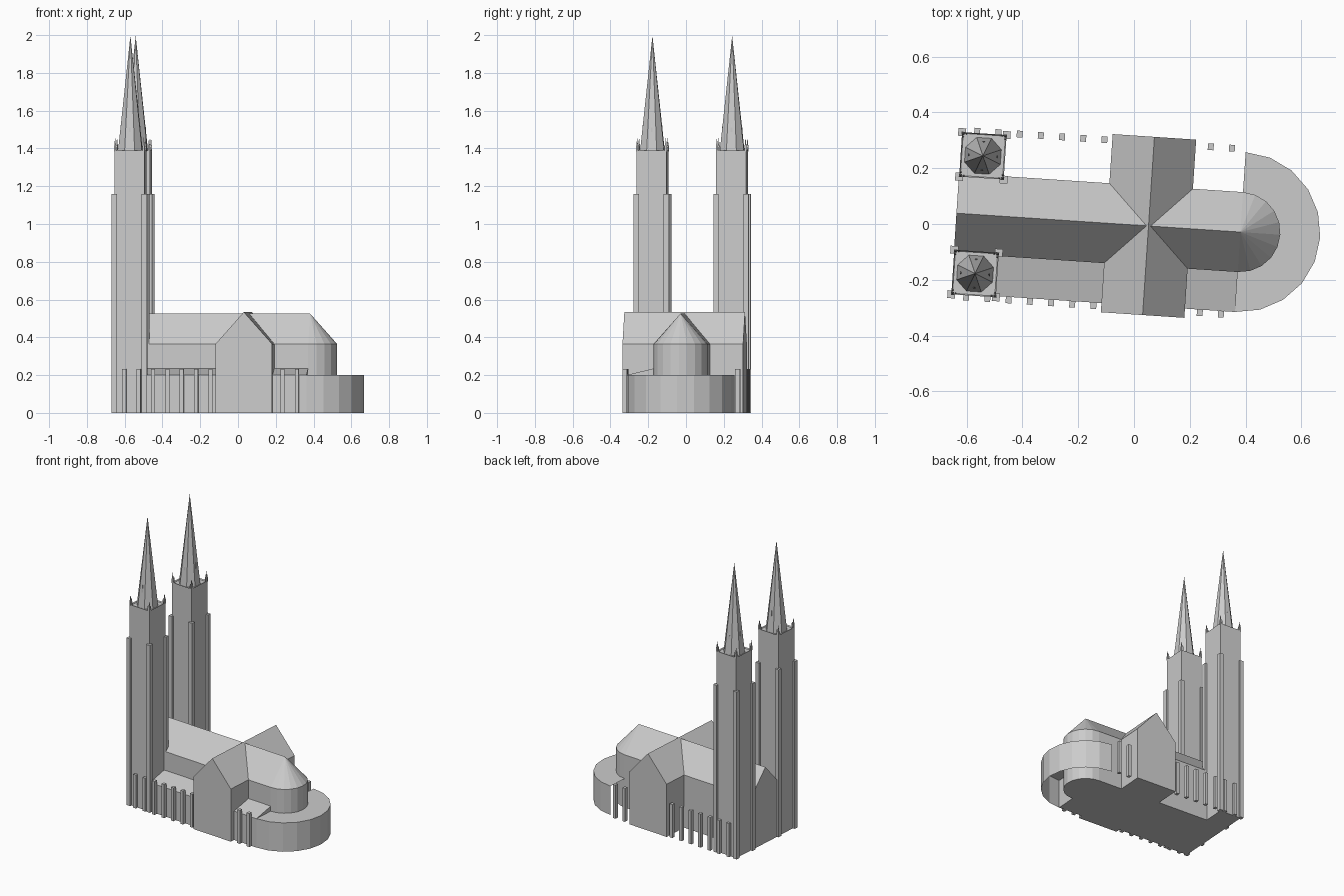
import bpy, bmesh
from math import radians, cos, sin, pi
from mathutils import Matrix, Vector

cube = bpy.data.objects.get("Cube")
if cube:
    bpy.data.objects.remove(cube, do_unlink=True)

stone = bpy.data.materials.new("grey stone")
stone.use_nodes = True
GREY = (0.6, 0.6, 0.6, 1)
stone.diffuse_color = GREY
stone.node_tree.nodes["Principled BSDF"].inputs["Base Color"].default_value = GREY

# Plan frame: origin under the crossing, x along the nave, slightly turned
PLAN = Matrix.Translation((0.052, -0.007, 0)) @ Matrix.Rotation(radians(-3.8), 4, 'Z')
HALF, EAVE, RIDGE = 0.1435, 0.365, 0.526     # nave section
APSE_X, RING, LOW = 0.33, 0.287, 0.2         # east end
BAY = 0.0762                                 # buttress spacing


def finish(name, bm):
    bmesh.ops.recalc_face_normals(bm, faces=bm.faces)
    bm.transform(PLAN)
    mesh = bpy.data.meshes.new(name)
    bm.to_mesh(mesh)
    bm.free()
    mesh.materials.append(stone)
    obj = bpy.data.objects.new(name, mesh)
    bpy.context.collection.objects.link(obj)
    return obj


def prism(name, points, move):
    """Extrude a closed outline along a vector."""
    bm = bmesh.new()
    face = bm.faces.new([bm.verts.new(p) for p in points])
    out = bmesh.ops.extrude_face_region(bm, geom=[face])
    verts = [g for g in out["geom"] if isinstance(g, bmesh.types.BMVert)]
    bmesh.ops.translate(bm, verts=verts, vec=move)
    bm.faces.ensure_lookup_table()
    if len([f for f in bm.faces if len(f.verts) == len(points)]) < 2:
        bm.faces.new([v for v in bm.verts if v not in verts])
    return finish(name, bm)


def add_box(bm, x, y, z0, z1, sx, sy):
    mat = Matrix.Translation((x, y, (z0 + z1) / 2)) @ Matrix.Diagonal((sx, sy, z1 - z0, 1))
    return bmesh.ops.create_cube(bm, size=1, matrix=mat)["verts"]


def add_cone(bm, x, y, z0, z1, r0, r1, sides, turn=0.0):
    mat = Matrix.Translation((x, y, (z0 + z1) / 2)) @ Matrix.Rotation(turn, 4, 'Z')
    bmesh.ops.create_cone(bm, cap_ends=True, segments=sides, radius1=r0, radius2=r1,
                          depth=z1 - z0, matrix=mat)


def house(half, ridge):
    return [(-half, 0), (half, 0), (half, EAVE), (0, ridge), (-half, EAVE)]


# Nave with choir, and transept crossing it
prism("nave", [(-0.69, a, z) for a, z in house(HALF, RIDGE)], (0.69 + APSE_X, 0, 0))
prism("transept", [(a, -0.32, z) for a, z in house(0.15, 0.534)], (0, 0.64, 0))

# Rounded apse with conical roof
bm = bmesh.new()
add_cone(bm, APSE_X, 0, 0, EAVE, HALF, HALF, 20)
add_cone(bm, APSE_X, 0, EAVE, RIDGE, HALF, 0, 20)
finish("apse", bm)

# Low ambulatory: curved outer wall and flat ring roof, open below
bm = bmesh.new()
rows = []
for i in range(11):
    a = -pi / 2 + pi * i / 10
    d = Vector((cos(a), sin(a), 0))
    centre = Vector((APSE_X, 0, 0))
    top = Vector((0, 0, LOW))
    rows.append([bm.verts.new(centre + d * RING), bm.verts.new(centre + d * RING + top),
                 bm.verts.new(centre + d * HALF + top)])
for a, b in zip(rows, rows[1:]):
    for k in range(2):
        bm.faces.new([a[k], b[k], b[k + 1], a[k + 1]])
finish("ambulatory", bm)

# Lean-to aisles on the front side only
for name, x0, x1 in (("nave_aisle", -0.6, -0.15), ("choir_aisle", 0.15, APSE_X)):
    section = [(-RING, 0), (-HALF, 0), (-HALF, 0.235), (-RING, LOW)]
    prism(name, [(x0, y, z) for y, z in section], (x1 - x0, 0, 0))

# Aisle buttresses along both sides
bm = bmesh.new()
stations = [-0.178 - BAY * k for k in range(7)] + [0.204, 0.204 + BAY]
for x in stations:
    for side in (-1, 1):
        add_box(bm, x, side * 0.298, 0, 0.232, 0.021, 0.024)
finish("aisle_buttresses", bm)


def tower(name, cx, cy):
    corners = [(i, j) for i in (-1, 1) for j in (-1, 1)]
    # Shaft with a shallow parapet
    bm = bmesh.new()
    add_box(bm, cx, cy, 0, 1.39, 0.16, 0.16)
    roof = max(bm.faces, key=lambda f: f.calc_center_median().z)
    bmesh.ops.inset_region(bm, faces=[roof], thickness=0.006)
    bmesh.ops.translate(bm, verts=roof.verts, vec=(0, 0, -0.008))
    finish(name + "_shaft", bm)
    # Corner buttresses
    bm = bmesh.new()
    for i, j in corners:
        add_box(bm, cx + i * 0.08, cy + j * 0.08, 0, 1.16, 0.028, 0.028)
    finish(name + "_buttresses", bm)
    # Corner pinnacles
    bm = bmesh.new()
    for i, j in corners:
        x, y = cx + i * 0.076, cy + j * 0.076
        add_box(bm, x, y, 1.385, 1.415, 0.011, 0.011)
        add_cone(bm, x, y, 1.415, 1.458, 0.006, 0, 4, pi / 4)
        add_cone(bm, x - i * 0.012, y, 1.385, 1.43, 0.004, 0, 4, pi / 4)
        add_cone(bm, x, y - j * 0.012, 1.385, 1.43, 0.004, 0, 4, pi / 4)
    finish(name + "_pinnacles", bm)
    # Eight-sided spire with small dormers
    bm = bmesh.new()
    add_cone(bm, cx, cy, 1.38, 1.997, 0.07, 0, 8, pi / 8)
    finish(name + "_spire", bm)
    bm = bmesh.new()
    for i, j in ((1, 0), (-1, 0), (0, 1), (0, -1)):
        x, y = cx + i * 0.049, cy + j * 0.049
        add_box(bm, x, y, 1.47, 1.51, 0.009, 0.009)
        add_cone(bm, x, y, 1.51, 1.538, 0.0064, 0, 4, pi / 4)
    finish(name + "_dormers", bm)


# Twin west towers
tower("front_tower", -0.609, -0.2115)
tower("back_tower", -0.609, 0.2115)
